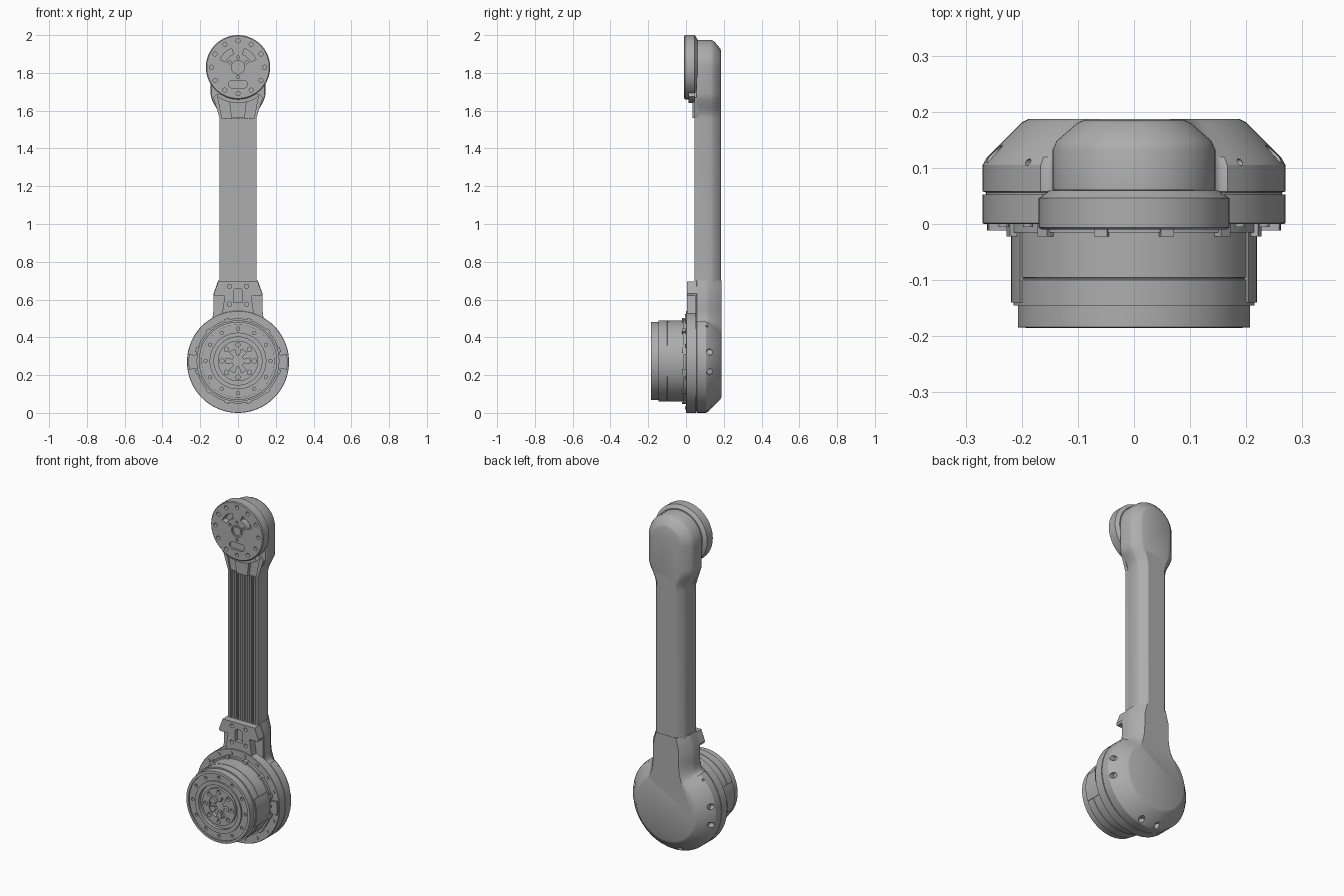
import bpy, bmesh
from math import sin, cos, pi, radians
from mathutils import Matrix, Vector

if "Cube" in bpy.data.objects:
    bpy.data.objects.remove(bpy.data.objects["Cube"], do_unlink=True)

grey = bpy.data.materials.new("machined_grey")
grey.use_nodes = True
grey.diffuse_color = (0.42, 0.42, 0.42, 1)
grey.node_tree.nodes["Principled BSDF"].inputs["Base Color"].default_value = (0.42, 0.42, 0.42, 1)

BASE_Z, MOTOR_Z, HEAD_Z = 0.27, 0.275, 1.83


def add_loft(bm, layers):
    """Join matching (x, z) outlines placed at given y depths into a solid."""
    rings = [[bm.verts.new((x, y, z)) for x, z in pts] for pts, y in layers]
    for a, b in zip(rings, rings[1:]):
        for i in range(len(a)):
            j = (i + 1) % len(a)
            bm.faces.new((a[i], a[j], b[j], b[i]))
    bm.faces.new(rings[0])
    bm.faces.new(rings[-1][::-1])


def finish(name, bm, cutter=None):
    bmesh.ops.recalc_face_normals(bm, faces=bm.faces[:])
    mesh = bpy.data.meshes.new(name)
    bm.to_mesh(mesh)
    bm.free()
    mesh.materials.append(grey)
    ob = bpy.data.objects.new(name, mesh)
    bpy.context.collection.objects.link(ob)
    bpy.ops.object.select_all(action='DESELECT')
    ob.select_set(True)
    bpy.context.view_layer.objects.active = ob
    if cutter:
        mod = ob.modifiers.new("cut", 'BOOLEAN')
        mod.operation, mod.solver, mod.object = 'DIFFERENCE', 'EXACT', cutter
        bpy.ops.object.modifier_apply(modifier=mod.name)
        bpy.data.objects.remove(cutter, do_unlink=True)
    bpy.ops.object.shade_smooth_by_angle(angle=radians(28))
    return ob


def solid(name, layers, cutter=None):
    bm = bmesh.new()
    add_loft(bm, layers)
    return finish(name, bm, cutter)


def solids(name, parts):
    bm = bmesh.new()
    for layers in parts:
        add_loft(bm, layers)
    return finish(name, bm)


def circle(r, cz, cx=0, n=72):
    return [(cx + r * cos(2 * pi * i / n), cz + r * sin(2 * pi * i / n)) for i in range(n)]


def arc(r, cz, a0, a1, n):
    return [(r * cos(radians(a0 + (a1 - a0) * i / n)),
             cz + r * sin(radians(a0 + (a1 - a0) * i / n))) for i in range(n + 1)]


def band(r0, r1, cz, a0, a1, n=12):
    return arc(r1, cz, a0, a1, n) + arc(r0, cz, a1, a0, n)


def lathe(name, profile, cz, cutter=None):
    return solid(name, [(circle(r, cz), y) for r, y in profile], cutter)


def mirrored(half):
    return half + [(-x, z) for x, z in reversed(half)]


def prism(pts, y0, y1):
    return [(pts, y0), (pts, y1)]


def slot(w, h, cz):
    r = h / 2
    right = [(x + w / 2 - r, z) for x, z in arc(r, cz, -90, 90, 8)]
    return mirrored(right)


def bolt_circle(r, cz, size, angles, y0, y1):
    return [prism(circle(size, cz + r * sin(radians(a)), r * cos(radians(a)), 16), y0, y1)
            for a in angles]


def helper(parts):
    ob = solids("cutter", parts)
    ob.hide_render = True
    return ob


# Lower housing shell with its neck
def base_outline(r, w, w_top, top=0.70):
    half = arc(r, BASE_Z, -89, 52, 36)
    p0, p1, p2 = Vector(half[-1]), Vector((w, 0.47)), Vector((w, 0.56))
    for i in range(1, 9):
        t = i / 8
        half.append(tuple(p0 * (1 - t) ** 2 + p1 * 2 * t * (1 - t) + p2 * t * t))
    return mirrored(half + [(w, 0.63), (w_top, top)])


bm = bmesh.new()
for a in (-12, 12, 168, 192, -102, -78, 45, 135):
    big = a not in (45, 135)
    d = Vector((cos(radians(a)), 0, sin(radians(a))))
    mat = (Matrix.Translation(Vector((0, 0.125 if big else 0.11, BASE_Z)) + d * 0.27)
           @ d.to_track_quat('Z', 'Y').to_matrix().to_4x4())
    size = 0.016 if big else 0.006
    bmesh.ops.create_cone(bm, cap_ends=True, segments=16, radius1=size, radius2=size,
                          depth=0.06, matrix=mat)
side_holes = finish("cutter", bm)
side_holes.hide_render = True
shell = [(0.264, 0.126, 0.101, 0.05), (0.264, 0.126, 0.101, 0.056), (0.27, 0.13, 0.105, 0.058),
         (0.27, 0.13, 0.105, 0.105), (0.262, 0.128, 0.103, 0.119), (0.2, 0.088, 0.07, 0.181),
         (0.188, 0.082, 0.064, 0.187)]
solid("lower_housing", [(base_outline(r, w, t), y) for r, w, t, y in shell], side_holes)
lathe("housing_front_ring", [(0.268, 0), (0.27, 0.002), (0.27, 0.053)], BASE_Z)

# Raised front of the neck
neck = mirrored([(0.1, 0.46), (0.085, 0.52), (0.07, 0.62), (0.124, 0.62), (0.128, 0.632), (0.104, 0.695)])
neck_holes = [prism(mirrored([(0.024, 0.585), (0.024, 0.645), (0.014, 0.658)]), -0.02, 0.03)]
for x in (-0.045, 0.045):
    for z in (0.575, 0.67):
        neck_holes.append(prism(circle(0.011, z, x, 16), -0.02, 0.03))
solid("neck_front_plate", prism(neck, 0.006, 0.07), helper(neck_holes))

# Motor body with stepped concentric face
motor = [(0.225, 0.01), (0.225, -0.015), (0.215, -0.015), (0.215, -0.095), (0.213, -0.096),
         (0.213, -0.098), (0.215, -0.1), (0.215, -0.145), (0.207, -0.145), (0.207, -0.184),
         (0.192, -0.185), (0.192, -0.177), (0.15, -0.177), (0.15, -0.185), (0.127, -0.185),
         (0.127, -0.165), (0.107, -0.165), (0.107, -0.18), (0.064, -0.18), (0.064, -0.16)]
motor_holes = (bolt_circle(0.171, MOTOR_Z, 0.009, range(0, 360, 30), -0.2, -0.165)
               + bolt_circle(0.086, MOTOR_Z, 0.012, range(0, 360, 45), -0.2, -0.165))
lathe("motor_body", motor, MOTOR_Z, helper(motor_holes))
solids("motor_hub_fins", [prism(band(0.03, 0.07, MOTOR_Z, a - 16, a + 16, 4), -0.176, -0.155)
                          for a in range(30, 390, 60)])

# Clips, side tabs and flat side panels around the motor
clips = [prism(band(0.2, 0.232, MOTOR_Z, a - 3, a + 3, 2), -0.022, 0.005) for a in range(15, 375, 30)]
for a in (0, 180):
    clips.append(prism(band(0.21, 0.262, BASE_Z, a - 9, a + 9, 4), -0.012, 0.01))
solids("motor_clips", clips)
solids("motor_side_panels", [prism(band(0.2, 0.219, MOTOR_Z, a - 22, a + 22, 8), -0.14, -0.015)
                             for a in (0, 180)])
solids("ring_screws", bolt_circle(0.247, BASE_Z, 0.009, [a for a in range(0, 360, 20) if a % 180],
                                  -0.005, 0.01))


# Arm tube flowing into the rounded head
def arm_outline(r, w):
    half = [(w, 0.66), (w, 1.56)]
    for i in range(1, 9):
        t = i / 8
        half.append((w + (r - w) * t * t * (3 - 2 * t), 1.56 + 0.13 * t))
    return mirrored(half + arc(r, HEAD_Z, 0, 89, 20))


arm = [(0.141, 0.094, 0.056), (0.145, 0.097, 0.062), (0.145, 0.097, 0.132), (0.138, 0.092, 0.148),
       (0.101, 0.064, 0.18), (0.09, 0.056, 0.185)]
solid("arm_and_head", [(arm_outline(r, w), y) for r, w, y in arm])

# Ribbed front face of the tube
ribs = [prism([(x - 0.0045, 0.69), (x + 0.0045, 0.69), (x + 0.0045, 1.56), (x - 0.0045, 1.56)],
              0.045, 0.06) for x in [-0.077 + 0.014 * i for i in range(12)]]
for s in (-1, 1):
    ribs.append(prism([(s * 0.085, 0.69), (s * 0.097, 0.69), (s * 0.097, 1.56), (s * 0.085, 1.56)],
                      0.045, 0.07))
ribs.append(prism(mirrored([(0.09, 0.69), (0.09, 1.555)]), 0.052, 0.062))
solids("front_ribs", ribs)

# Shoulder block and collar below the output disc
solid("head_front_block", prism(mirrored([(0.035, 1.56), (0.045, 1.64), (0.06, 1.70)]), 0.035, 0.065))
solids("head_side_ridges", [prism([(s * 0.085, 1.56), (s * 0.097, 1.56), (s * 0.132, 1.67),
                                   (s * 0.11, 1.69)], 0.045, 0.065) for s in (-1, 1)])
solid("disc_collar", prism(band(0.1, 0.19, HEAD_Z, -126, -54), 0.012, 0.058))

# Output disc with slots, bolts and centre boss
cuts = bolt_circle(0.14, HEAD_Z, 0.011, range(0, 360, 30), -0.03, 0.015)
cuts += [prism(band(0.072, 0.104, HEAD_Z, a - 24, a + 24), -0.03, 0.025) for a in (47, 133)]
cuts += [prism(slot(0.1, 0.042, 1.74), -0.03, 0.002), prism(circle(0.035, HEAD_Z, 0, 32), -0.03, -0.002)]
cuts += bolt_circle(0.052, HEAD_Z, 0.008, (-90, 30, 90, 150), -0.03, 0.0)
lathe("output_disc", [(0.165, -0.01), (0.17, -0.006), (0.17, 0.046), (0.164, 0.05), (0.15, 0.06)],
      HEAD_Z, helper(cuts))
lathe("disc_centre_boss", [(0.025, -0.009), (0.025, 0.01)], HEAD_Z)
